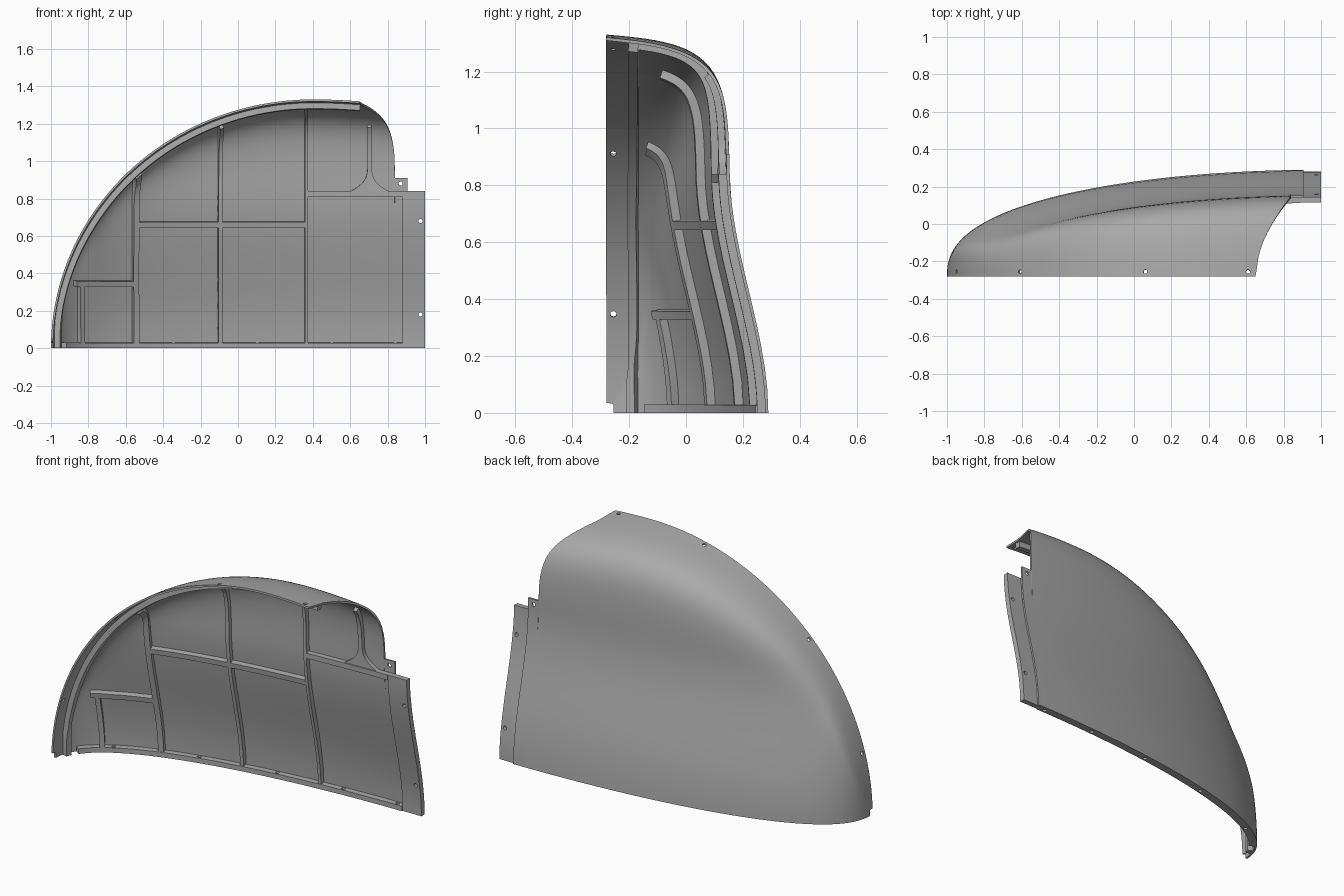
import bpy, bmesh, math
from mathutils import Vector

cube = bpy.data.objects.get("Cube")
if cube:
    bpy.data.objects.remove(cube, do_unlink=True)

grey = bpy.data.materials.new("plain grey")
grey.use_nodes = True
grey.diffuse_color = (0.4, 0.4, 0.4, 1)
grey.node_tree.nodes["Principled BSDF"].inputs["Base Color"].default_value = (0.4, 0.4, 0.4, 1)

FRONT = -0.28   # plane of the front rim
LEFT = -0.9995


def lerp(a, b, t):
    return a + (b - a) * t


# Master surface: x across, s running from the base (0) to the front rim (1)
def rim_height(x):
    if x < 0.4:
        return 1.33 * math.sqrt(max(0, 1 - ((0.4 - x) / 1.4) ** 2))
    return 1.33 - 0.01 * ((x - 0.4) / 0.25) ** 2


def surface(x, s):
    x = min(max(x, LEFT), 1)
    s = min(max(s, 0), 1)
    width = 0.57 * (1 - ((1 - x) / 2) ** 2) ** 0.41
    top = rim_height(x)
    k = min(1, s * top / 0.85)
    waist = 0.135 * k * k * (3 - 2 * k) * min(1, width / 0.3)
    out = (width - waist) * (1 - s ** 12) ** 0.28
    return Vector((x, FRONT + out, s * top - 0.09 * out * s ** 8))


def inward(x, s):
    h = 0.0005
    x = min(max(x, LEFT + h), 1 - h)
    across = surface(x + h, s) - surface(x - h, s)
    up = surface(x, s + h) - surface(x, s - h)
    return across.cross(up).normalized()


def solve(test, low=0.0):
    high = 1.0
    for _ in range(36):
        mid = (low + high) / 2
        if test(mid):
            low = mid
        else:
            high = mid
    return low


def s_at_z(x, z):
    return solve(lambda s: surface(x, s).z < z)


def s_at_y(x, y):
    return solve(lambda s: surface(x, s).y > y)


# Solid patch lying between two depths under the master surface
def patch(name, cols, rows, where, d0, d1):
    bm = bmesh.new()
    layers = [[], []]
    for i in range(cols + 1):
        for layer in layers:
            layer.append([])
        for j in range(rows + 1):
            x, s = where(i / cols, j / rows)
            p, n = surface(x, s), inward(x, s)
            for layer, d in zip(layers, (d0, d1)):
                layer[i].append(bm.verts.new(p + n * d))
    a, b = layers
    for i in range(cols):
        for j in range(rows):
            for g in layers:
                bm.faces.new((g[i][j], g[i + 1][j], g[i + 1][j + 1], g[i][j + 1]))
    loop = [(i, 0) for i in range(cols)] + [(cols, j) for j in range(rows)]
    loop += [(i, rows) for i in range(cols, 0, -1)] + [(0, j) for j in range(rows, 0, -1)]
    for (i, j), (k, m) in zip(loop, loop[1:] + loop[:1]):
        bm.faces.new((a[i][j], a[k][m], b[k][m], b[i][j]))
    bmesh.ops.recalc_face_normals(bm, faces=bm.faces)
    mesh = bpy.data.meshes.new(name)
    bm.to_mesh(mesh)
    bm.free()
    mesh.materials.append(grey)
    obj = bpy.data.objects.new(name, mesh)
    bpy.context.collection.objects.link(obj)
    return obj


def band(name, x0, x1, z0, z1, d0=0.008, d1=0.042, cols=2, rows=2):
    def where(a, b):
        x = lerp(x0, x1, a)
        return x, s_at_z(x, lerp(z0, z1, b))
    return patch(name, cols, rows, where, d0, d1)


# Outer shell, with the scooped right edge and a small tab below it
shell_x = [lerp(LEFT, 0.65, (i / 48) ** 2) for i in range(48)]
shell_x += [lerp(0.65, 0.84, math.sin(i / 18 * math.pi / 2)) for i in range(19)]
shell_x += [0.87, 0.905]
last = len(shell_x) - 1


def shell_where(a, b):
    x = shell_x[round(a * last)]
    limit = 1
    if x > 0.65:
        tab = s_at_z(x, 0.91)
        cut = FRONT + 0.43 * min(1, (x - 0.65) / 0.19) ** (1 / 1.8)
        limit = tab
        if x < 0.839:
            limit = max(tab, solve(lambda s: surface(x, s).y > cut, 0.7))
    return x, limit * (1 - (1 - b) ** 3)


shell = patch("outer_shell", last, 32, shell_where, 0, 0.011)

# Overlap flange on the right and lip along the base
flange = band("side_flange", 0.88, 1, 0, 0.84, 0.01, 0.04, 4, 24)
lip = band("base_lip", -0.955, 0.88, 0, 0.03, 0.006, 0.045, 48, 1)


# Reinforcing hoop behind the front rim
def hoop_where(a, b):
    y = lerp(-0.2, -0.165, b)
    foot = 1 - 2 * math.sqrt(1 - ((y - FRONT) / 0.57) ** (1 / 0.41))
    x = lerp(foot, 0.655, a * a)
    return x, s_at_y(x, y)


patch("rim_hoop", 64, 2, hoop_where, 0.008, 0.042)


# Upright ribs running from the lip up to the hoop
def upright(name, x0, x1, end_y):
    def where(a, b):
        x = lerp(x0, x1, a)
        return x, lerp(s_at_z(x, 0.03), s_at_y(x, end_y), 1 - (1 - b) ** 2.5)
    patch(name, 1, 32, where, 0.008, 0.042)


upright("left_upright_rib", -0.57, -0.54, -0.13)
upright("middle_upright_rib", -0.11, -0.09, -0.08)
upright("right_upright_rib", 0.355, 0.372, -0.17)
band("corner_post", -0.865, -0.84, 0.03, 0.335, cols=1, rows=10)

# Level ribs between the uprights
for name, x0, x1, z0, z1 in (("corner_shelf", -0.885, -0.57, 0.335, 0.365),
                             ("left_level_rib", -0.54, -0.11, 0.65, 0.68),
                             ("middle_level_rib", -0.09, 0.355, 0.65, 0.68),
                             ("right_level_rib", 0.372, 0.88, 0.81, 0.84)):
    band(name, x0, x1, z0, z1, cols=16, rows=1)


# Short rib with a flared foot
def flare_where(a, b):
    z = lerp(0.835, 1.2, b * b)
    half = 0.012 + 0.1 * max(0, 1 - (z - 0.835) / 0.14) ** 3
    x = 0.703 + half * (2 * a - 1)
    return x, s_at_z(x, z)


patch("flared_rib", 4, 24, flare_where, 0.008, 0.035)


# Fastener holes
def drill(targets, centre, axis):
    bpy.ops.mesh.primitive_cylinder_add(vertices=16, radius=0.011, depth=0.12, location=centre)
    cutter = bpy.context.object
    cutter.name = "hole_cutter"
    cutter.hide_render = True
    cutter.rotation_euler = axis.to_track_quat('Z', 'Y').to_euler()
    for target in targets:
        bpy.context.view_layer.objects.active = target
        mod = target.modifiers.new("hole", 'BOOLEAN')
        mod.operation = 'DIFFERENCE'
        mod.solver = 'EXACT'
        mod.object = cutter
        bpy.ops.object.modifier_apply(modifier=mod.name)
    bpy.data.objects.remove(cutter, do_unlink=True)


for x, z in ((0.975, 0.68), (0.975, 0.18), (0.87, 0.88)):
    s = s_at_z(x, z)
    drill([shell if z > 0.84 else flange], surface(x, s), Vector((0, 1, 0)))
for x in (-0.95, -0.61, 0.06, 0.61):
    s = s_at_y(x, -0.255)
    drill([shell], surface(x, s), inward(x, s))
for x in (-0.8, -0.35, 0.1, 0.5, 0.84):
    drill([lip], surface(x, 0) + inward(x, 0) * 0.027, Vector((0, 0, 1)))

# Smooth curved faces, keep the edges crisp
bpy.ops.object.select_all(action='DESELECT')
for obj in bpy.context.scene.objects:
    if obj.type == 'MESH':
        obj.select_set(True)
        bpy.context.view_layer.objects.active = obj
bpy.ops.object.shade_smooth_by_angle(angle=math.radians(35))
